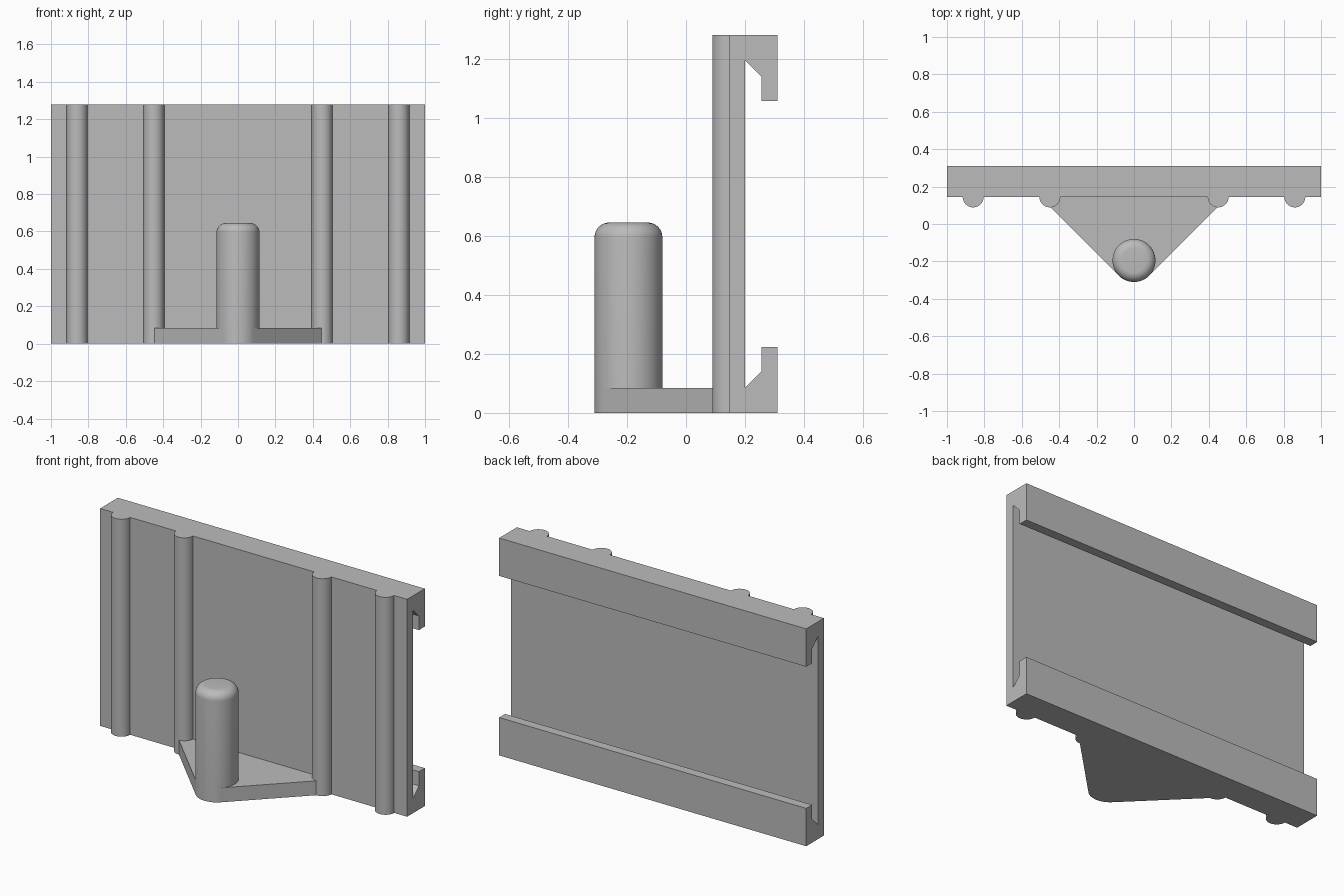
import bpy, bmesh, math
from mathutils import Vector

cube = bpy.data.objects.get("Cube")
if cube:
    bpy.data.objects.remove(cube, do_unlink=True)

grey = bpy.data.materials.new("plain grey")
grey.use_nodes = True
COLOUR = (0.5, 0.5, 0.5, 1)
grey.diffuse_color = COLOUR
grey.node_tree.nodes["Principled BSDF"].inputs["Base Color"].default_value = COLOUR

HEIGHT = 1.28
PLATE_FRONT, PLATE_BACK, HOOK_BACK = 0.145, 0.2, 0.31
POST_Y, POST_R = -0.195, 0.115


def add_object(name, bm, smooth=False):
    bmesh.ops.recalc_face_normals(bm, faces=bm.faces)
    mesh = bpy.data.meshes.new(name)
    bm.to_mesh(mesh)
    bm.free()
    obj = bpy.data.objects.new(name, mesh)
    bpy.context.collection.objects.link(obj)
    mesh.materials.append(grey)
    if smooth:
        bpy.ops.object.select_all(action="DESELECT")
        obj.select_set(True)
        bpy.context.view_layer.objects.active = obj
        bpy.ops.object.shade_smooth_by_angle(angle=math.radians(30))
    return obj


def extrude(name, points, direction, smooth=False):
    bm = bmesh.new()
    face = bm.faces.new([bm.verts.new(p) for p in points])
    result = bmesh.ops.extrude_face_region(bm, geom=[face], use_keep_orig=True)
    verts = [g for g in result["geom"] if isinstance(g, bmesh.types.BMVert)]
    bmesh.ops.translate(bm, verts=verts, vec=Vector(direction))
    return add_object(name, bm, smooth)


# Wall plate with a hooked rail along the top and bottom of the back
hook_low = [(HOOK_BACK, 0), (HOOK_BACK, 0.223), (0.255, 0.223), (0.255, 0.14), (PLATE_BACK, 0.085)]
hook_high = [(y, HEIGHT - z) for y, z in reversed(hook_low)]
section = [(PLATE_FRONT, 0)] + hook_low + hook_high + [(PLATE_FRONT, HEIGHT)]
extrude("hooked_plate", [(-1, y, z) for y, z in section], (2, 0, 0))

# Half-round vertical ribs on the front
RIB_R = 0.056
for side, label in ((-1, "right"), (1, "left")):
    for offset, place in ((0.45, "inner"), (0.86, "outer")):
        arc = [math.pi * (1 + i / 24) for i in range(25)]
        points = [(side * offset + RIB_R * math.cos(a), PLATE_FRONT + RIB_R * math.sin(a), 0) for a in arc]
        extrude(f"{label}_{place}_rib", points, (0, 0, HEIGHT), True)

# Triangular shelf whose sides run tangent to the post
tangent = POST_R * math.sqrt(0.5)
half = [(0.45, PLATE_FRONT), (0.45, 0.092), (tangent, POST_Y - tangent)]
outline = half + [(-x, y) for x, y in reversed(half)]
extrude("shelf", [(x, y, 0) for x, y in outline], (0, 0, 0.085))

# Upright post with a rounded top rim
TOP, ROUND = 0.645, 0.05
profile = [(0, 0), (POST_R, 0)]
for i in range(9):
    a = math.pi / 2 * i / 8
    profile.append((POST_R - ROUND + ROUND * math.cos(a), TOP - ROUND + ROUND * math.sin(a)))
profile.append((0, TOP))
bm = bmesh.new()
ring = [bm.verts.new((r, POST_Y, z)) for r, z in profile]
edges = [bm.edges.new(pair) for pair in zip(ring, ring[1:])]
bmesh.ops.spin(bm, geom=ring + edges, cent=(0, POST_Y, 0), axis=(0, 0, 1),
               angle=math.tau, steps=64, use_merge=True)
bmesh.ops.remove_doubles(bm, verts=bm.verts, dist=0.0001)
add_object("post", bm, True)
